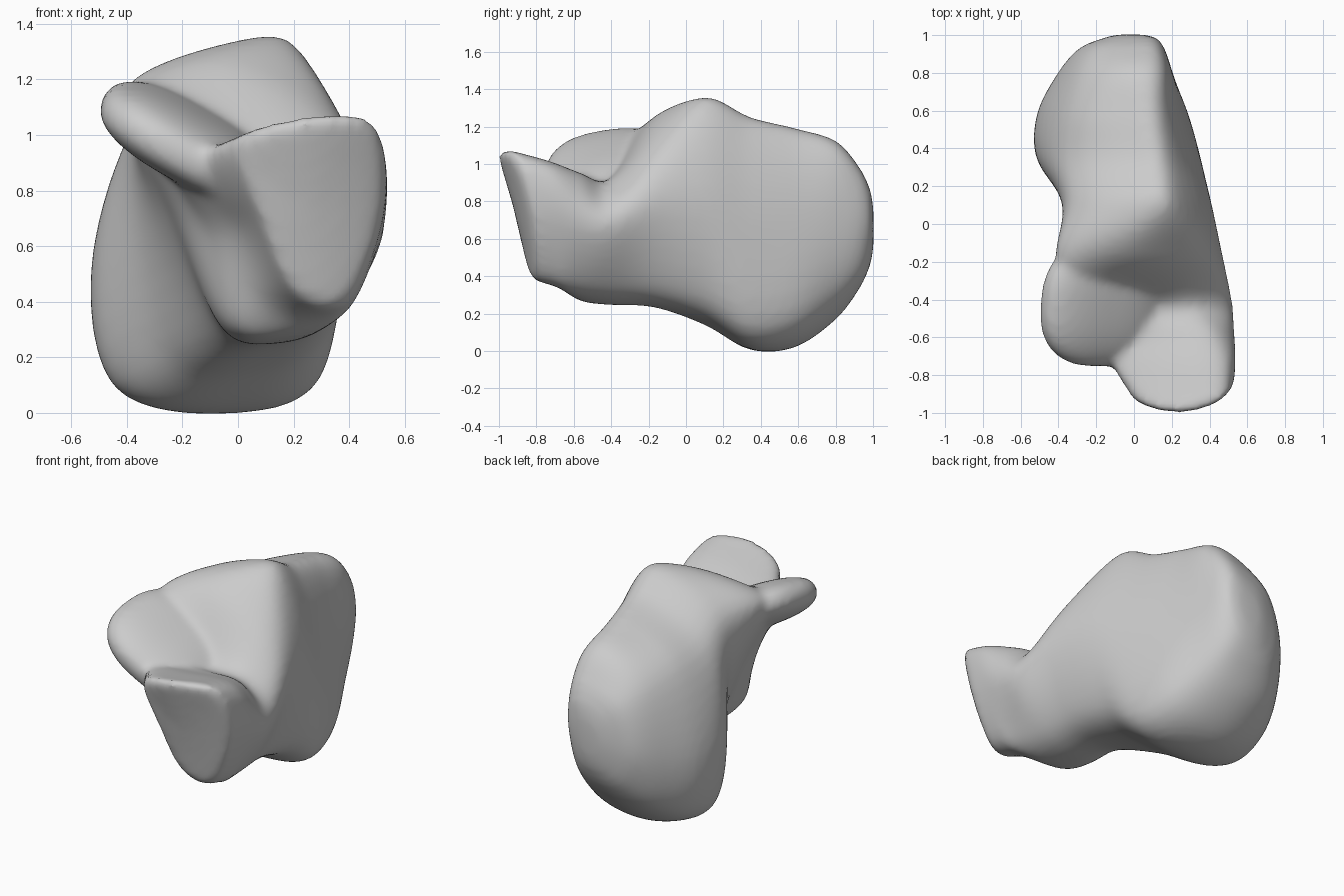
import bpy, bmesh, math
from mathutils import Vector, Euler

if "Cube" in bpy.data.objects:
    bpy.data.objects.remove(bpy.data.objects["Cube"])

# Cross-sections (y, [(x, z) clockwise from top left as seen from the front])
head = [
    (-0.89, [(-.02, .96), (.20, 1.06), (.48, 1.05), (.53, .76), (.43, .44), (.31, .37), (.17, .46), (.07, .70)]),
    (-0.72, [(-.18, .91), (.16, 1.00), (.47, 1.00), (.535, .75), (.42, .40), (.28, .33), (.09, .40), (.00, .67)]),
    (-0.56, [(-.24, .92), (.14, .94), (.42, .93), (.53, .70), (.38, .36), (.17, .27), (-.02, .32), (-.09, .64)]),
]
middle = [
    (-0.41, [(-.34, 1.10), (.04, .94), (.33, .89), (.52, .68), (.35, .34), (.13, .25), (-.06, .31), (-.20, .69)]),
    (-0.17, [(-.41, 1.16), (-.04, 1.25), (.33, 1.08), (.47, .78), (.34, .35), (.13, .24), (-.08, .30), (-.27, .73)]),
    (0.10, [(-.34, 1.15), (.03, 1.345), (.24, 1.28), (.41, .80), (.32, .28), (.06, .15), (-.23, .21), (-.36, .70)]),
]
heel = [
    (0.34, [(-.36, 1.04), (.00, 1.23), (.20, 1.19), (.345, .70), (.30, .13), (-.04, .01), (-.43, .10), (-.51, .58)]),
    (0.58, [(-.34, 1.00), (-.04, 1.17), (.16, 1.14), (.27, .70), (.25, .16), (-.09, .02), (-.43, .13), (-.51, .52)]),
    (0.80, [(-.28, .94), (-.03, 1.11), (.155, 1.07), (.205, .70), (.155, .30), (-.09, .17), (-.34, .25), (-.40, .55)]),
    (0.93, [(-.20, .87), (.01, .97), (.13, .94), (.16, .70), (.10, .42), (-.07, .34), (-.23, .39), (-.29, .60)]),
    (0.985, [(-.11, .79), (.02, .86), (.10, .84), (.12, .68), (.06, .51), (-.03, .46), (-.12, .49), (-.16, .63)]),
]


def catmull(a, b, c, d, t):
    return 0.5 * (2 * b + (c - a) * t + (2 * a - 5 * b + 4 * c - d) * t * t
                  + (3 * b - a - 3 * c + d) * t ** 3)


def smooth_path(pts, steps, closed):
    n, out = len(pts), []
    pick = (lambda i: pts[i % n]) if closed else (lambda i: pts[max(0, min(n - 1, i))])
    for i in range(n if closed else n - 1):
        out += [catmull(pick(i - 1), pick(i), pick(i + 1), pick(i + 2), s / steps) for s in range(steps)]
    return out if closed else out + [pts[-1]]


def shrink(ring, f, dy):
    c = sum(ring, Vector()) / len(ring)
    return [c + (p - c) * f + Vector((0, dy, 0)) for p in ring]


def slant_front(p):
    # The joint face at the front leans forward at its top and curves back at its sides
    t = max(0, min(1, (-0.55 - p.y) / 0.33))
    w = t * t * (3 - 2 * t)
    return p + Vector((0, w * (-0.26 * (p.z - 0.7) + (p.x - 0.21) ** 2), 0))


# Main body: loft of all sections with filled ends
rings = [smooth_path([Vector((x, y, z)) for x, z in sec], 6, True) for y, sec in head + middle + heel]
columns = [smooth_path(list(col), 6, False) for col in zip(*rings)]
rings = [list(r) for r in zip(*columns)]
rings = ([shrink(rings[0], f, dy) for f, dy in ((.1, -.016), (.4, -.018), (.7, -.022), (.92, -.024))] + rings
         + [shrink(rings[-1], f, dy) for f, dy in ((.75, .011), (.45, .017), (.15, .019))])
bm = bmesh.new()
loops = [[bm.verts.new(slant_front(p)) for p in r] for r in rings]
for a, b in zip(loops, loops[1:]):
    for i in range(len(a)):
        j = (i + 1) % len(a)
        bm.faces.new((a[i], a[j], b[j], b[i]))
bm.faces.new(loops[0])
bm.faces.new(loops[-1])
bmesh.ops.recalc_face_normals(bm, faces=bm.faces)

# Side shelf: rounded plate sloping down into the body
made = bmesh.ops.create_uvsphere(bm, u_segments=40, v_segments=24, radius=1)
turn = Euler((math.radians(10), math.radians(29), 0)).to_matrix()
for v in made["verts"]:
    p = Vector([math.copysign(abs(c) ** 0.8, c) for c in v.co])
    v.co = turn @ Vector((p.x * .36, p.y * .34, p.z * .125)) + Vector((-.17, -.42, .965))

mesh = bpy.data.meshes.new("heel_bone")
bm.to_mesh(mesh)
bm.free()
bone = bpy.data.objects.new("heel_bone", mesh)
bpy.context.collection.objects.link(bone)

# Fuse the parts and soften the joins
fuse = bone.modifiers.new("fuse", 'REMESH')
fuse.mode = 'VOXEL'
fuse.voxel_size = 0.02
fuse.use_smooth_shade = True
soften = bone.modifiers.new("soften", 'SMOOTH')
soften.factor = 0.5
soften.iterations = 12
